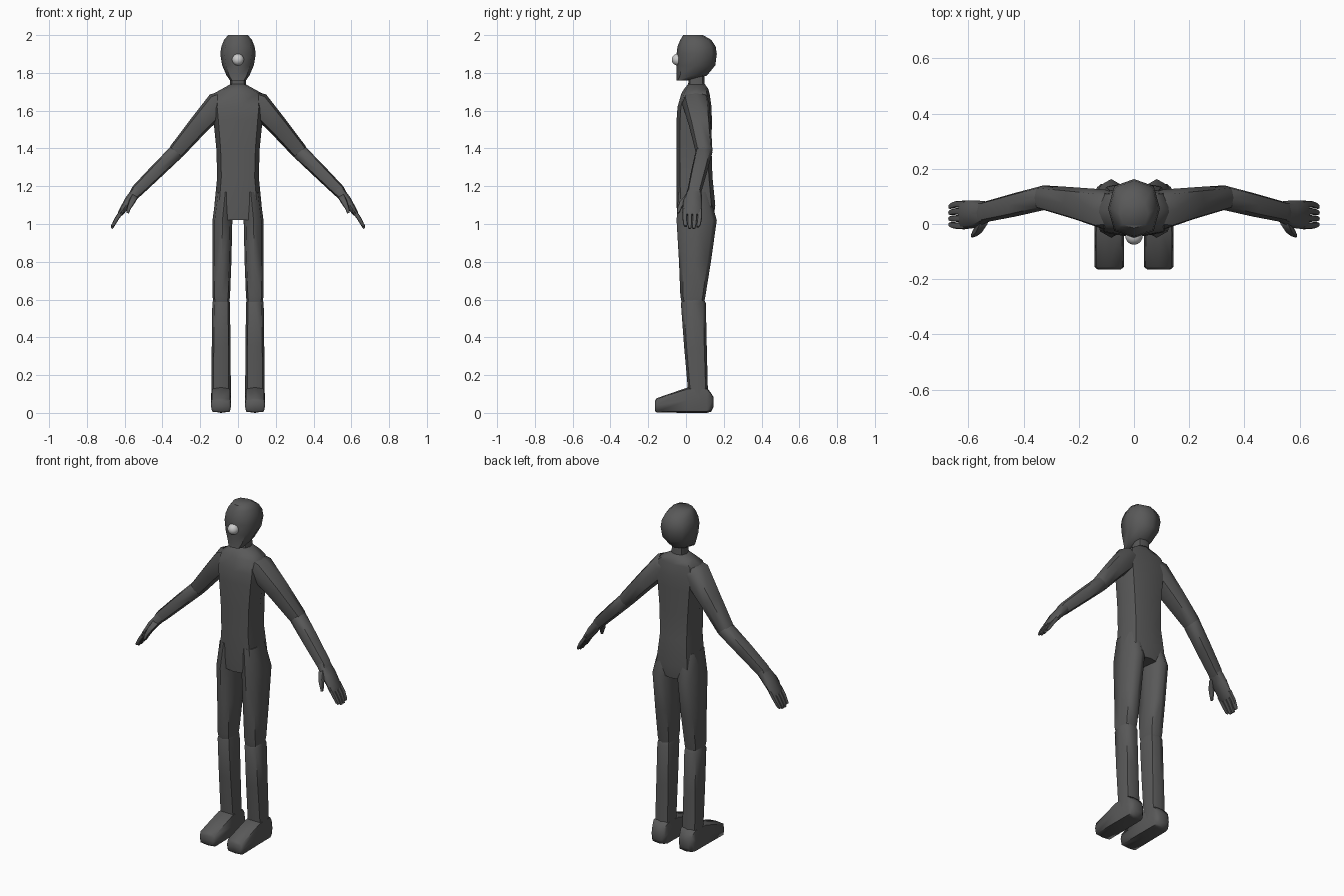
import bpy, bmesh, math
from mathutils import Vector

if "Cube" in bpy.data.objects:
    bpy.data.objects.remove(bpy.data.objects["Cube"])

dark = bpy.data.materials.new("dark_grey")
dark.diffuse_color = (0.1, 0.1, 0.1, 1)
dark.use_nodes = True
dark.node_tree.nodes["Principled BSDF"].inputs["Base Color"].default_value = dark.diffuse_color

X, Y, Z = Vector((1, 0, 0)), Vector((0, 1, 0)), Vector((0, 0, 1))


def ring(c, u, v, k=0.78, n=8):
    """Rounded cross-section about c with half axes u and v; k sets the corner fullness."""
    c, u, v = Vector(c), Vector(u), Vector(v)
    pts = []
    for i in range(n):
        t = 2 * math.pi * i / n
        s = k / math.sqrt(0.5) if i % 2 else 1
        pts.append(c + u * math.cos(t) * s + v * math.sin(t) * s)
    return pts


def add_loft(bm, rings):
    rows = [[bm.verts.new(p) for p in r] for r in rings]
    n = len(rows[0])
    for a, b in zip(rows, rows[1:]):
        for i in range(n):
            j = (i + 1) % n
            bm.faces.new((a[i], a[j], b[j], b[i]))
    bm.faces.new(rows[0][::-1])
    bm.faces.new(rows[-1])


def make(name, lofts, mirror=False):
    bm = bmesh.new()
    for rings in lofts:
        add_loft(bm, rings)
    bmesh.ops.recalc_face_normals(bm, faces=bm.faces)
    me = bpy.data.meshes.new(name)
    bm.to_mesh(me)
    bm.free()
    me.materials.append(dark)
    ob = bpy.data.objects.new(name, me)
    bpy.context.collection.objects.link(ob)
    bpy.ops.object.select_all(action='DESELECT')
    ob.select_set(True)
    bpy.context.view_layer.objects.active = ob
    bpy.ops.object.shade_smooth_by_angle(angle=math.radians(55))
    if mirror:
        ob.modifiers.new("Mirror", 'MIRROR')
    return ob


def level(z, x0, x1, y0, y1, k=0.78):
    """Horizontal ring given by its extents."""
    return ring(((x0 + x1) / 2, (y0 + y1) / 2, z), X * (x1 - x0) / 2, Y * (y1 - y0) / 2, k)


def limb(path, k=0.78):
    """Rings along an arm path: x, y, z, in-plane half thickness, half depth."""
    out = []
    for i, (x, y, z, a, b) in enumerate(path):
        p, q = path[max(i - 1, 0)], path[min(i + 1, len(path) - 1)]
        d = Vector((q[0] - p[0], 0, q[2] - p[2])).normalized()
        out.append(ring((x, y, z), Vector((-d.z, 0, d.x)) * a, Y * b, k))
    return out


# Head and neck
head = [(1.76, .042, -.05, .01), (1.785, .06, -.05, .11), (1.84, .084, -.05, .155),
        (1.90, .094, -.05, .163), (1.94, .088, -.045, .157), (1.975, .074, -.03, .133),
        (2.0, .052, -.015, .09)]
make("head", [[level(z, -w, w, a, b, .76) for z, w, a, b in head]])
make("neck", [[level(1.70, -.045, .045, .01, .10), level(1.82, -.038, .038, .015, .095)]])

# Torso
torso = [(1.02, .12, -.045, .145), (1.10, .125, -.05, .155), (1.25, .11, -.05, .14),
         (1.40, .115, -.05, .135), (1.55, .13, -.05, .137), (1.62, .138, -.045, .135),
         (1.69, .13, -.025, .125), (1.715, .085, -.01, .118), (1.74, .04, .01, .10)]
make("torso", [[level(z, -w, w, a, b, .8) for z, w, a, b in torso]])

# Legs
make("thigh", [[level(1.17, .02, .115, -.04, .12), level(1.02, .03, .135, -.05, .163),
                level(.80, .035, .135, -.037, .132), level(.62, .042, .135, -.03, .103),
                level(.58, .047, .13, -.022, .095)]], True)
make("shin", [[level(.605, .047, .13, -.015, .093), level(.58, .042, .136, -.027, .105),
               level(.35, .04, .139, -.01, .11), level(.07, .037, .142, .015, .117)]], True)

# Feet, lofted from toe to heel
foot = [(-.165, .042, .01, .062), (-.155, .054, .002, .078), (.01, .053, 0, .135),
        (.11, .052, 0, .135), (.133, .044, .006, .105), (.145, .03, .03, .085)]
make("foot", [[ring((.09, y, (a + b) / 2), X * w, Z * (b - a) / 2, .88)
               for y, w, a, b in foot]], True)

# Arms
make("upper_arm", [limb([(.06, .05, 1.66, .05, .06), (.105, .052, 1.638, .065, .073),
                         (.215, .075, 1.515, .053, .058), (.325, .095, 1.385, .043, .045),
                         (.342, .093, 1.365, .034, .037)])], True)
make("forearm", [limb([(.308, .095, 1.40, .03, .034), (.328, .095, 1.38, .041, .045),
                       (.43, .07, 1.28, .038, .043), (.535, .045, 1.175, .033, .038),
                       (.555, .04, 1.15, .025, .035)])], True)

# Hands: palm, four fingers and a thumb
parts = [limb([(.525, .045, 1.185, .03, .036), (.575, .036, 1.125, .025, .05),
               (.62, .032, 1.06, .016, .052), (.628, .032, 1.047, .011, .048)])]
for i, tip in enumerate((.988, .977, .977, .985)):
    y0, y1 = -.006 + i * .026, -.002 + i * .0215
    parts.append(limb([(.61, y0, 1.075, .012, .0125), (.642, y0, 1.028, .011, .012),
                       (.659, (y0 + y1) / 2, .997, .009, .011),
                       (.668, y1, tip, .006, .008)]))
parts.append(limb([(.545, .015, 1.15, .02, .02), (.563, -.018, 1.115, .016, .017),
                   (.577, -.034, 1.085, .011, .012), (.585, -.042, 1.058, .007, .007)]))
make("hand", parts, True)

# Nose
bpy.ops.mesh.primitive_uv_sphere_add(segments=32, ring_count=16, radius=.031,
                                     location=(0, -.044, 1.87))
bpy.context.object.name = "nose"
bpy.ops.object.shade_smooth()
